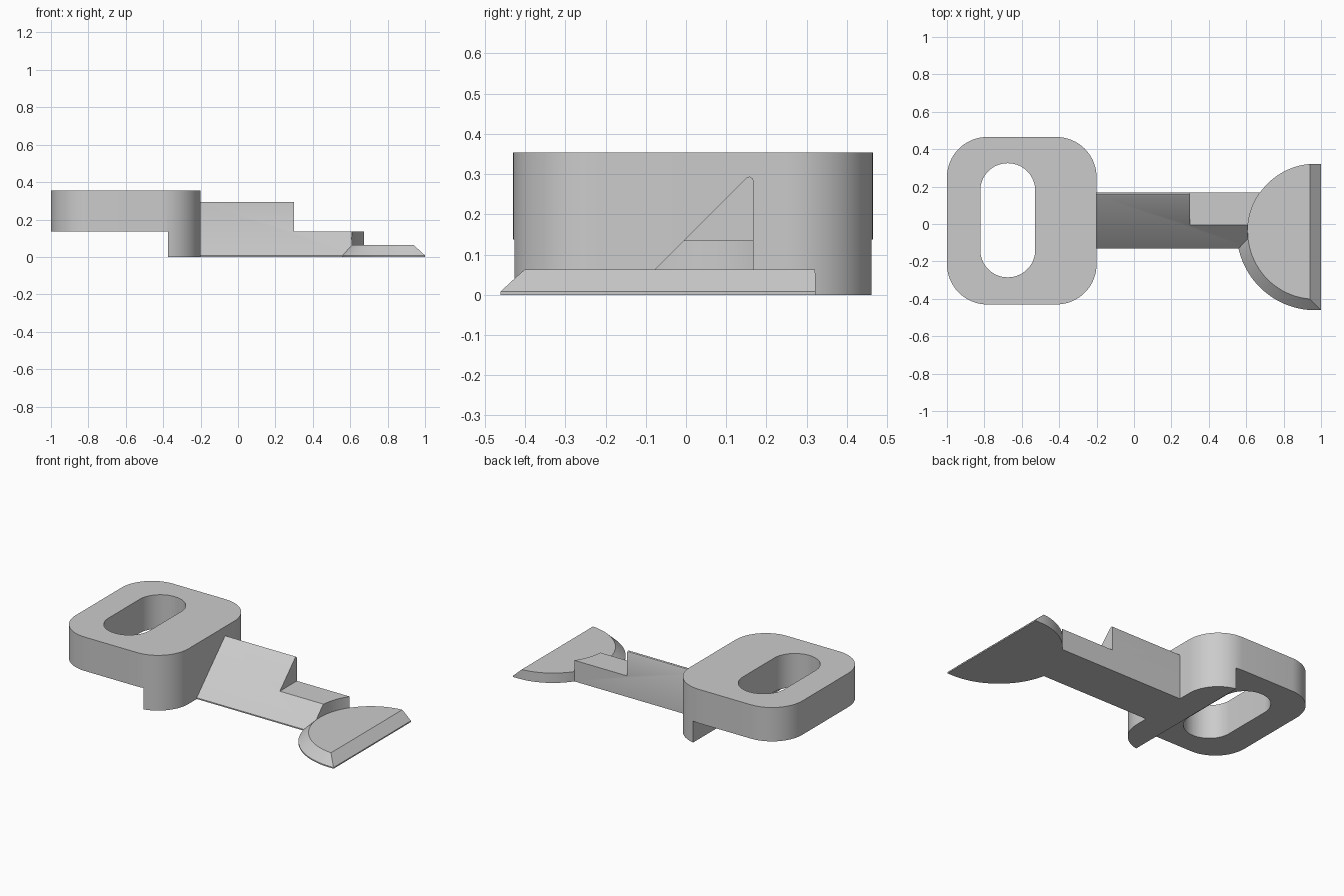
import bpy, bmesh, math
from mathutils import Vector

if "Cube" in bpy.data.objects:
    bpy.data.objects.remove(bpy.data.objects["Cube"])

grey = bpy.data.materials.new("plain grey")
grey.diffuse_color = (0.6, 0.6, 0.6, 1)
grey.use_nodes = True
grey.node_tree.nodes["Principled BSDF"].inputs["Base Color"].default_value = grey.diffuse_color


def loft(name, rings):
    """Closed solid through rings of equal point count."""
    bm = bmesh.new()
    rows = [[bm.verts.new(p) for p in r] for r in rings]
    n = len(rows[0])
    for a, b in zip(rows, rows[1:]):
        for i in range(n):
            j = (i + 1) % n
            bm.faces.new((a[i], a[j], b[j], b[i]))
    bm.faces.new(rows[0][::-1])
    bm.faces.new(rows[-1])
    bmesh.ops.recalc_face_normals(bm, faces=bm.faces)
    me = bpy.data.meshes.new(name)
    bm.to_mesh(me)
    bm.free()
    ob = bpy.data.objects.new(name, me)
    bpy.context.collection.objects.link(ob)
    me.materials.append(grey)
    return ob


def prism(name, outline, z0, z1):
    return loft(name, [[(x, y, z) for x, y in outline] for z in (z0, z1)])


def box(name, x0, x1, y0, y1, z0, z1):
    return prism(name, [(x0, y0), (x1, y0), (x1, y1), (x0, y1)], z0, z1)


def rounded(x0, x1, y0, y1, r, n=16):
    pts = []
    corners = [(x1 - r, y1 - r), (x0 + r, y1 - r), (x0 + r, y0 + r), (x1 - r, y0 + r)]
    for q, (cx, cy) in enumerate(corners):
        for i in range(n + 1):
            a = math.pi / 2 * (q + i / n)
            pts.append((cx + r * math.cos(a), cy + r * math.sin(a)))
    return pts


def activate(ob):
    bpy.ops.object.select_all(action='DESELECT')
    ob.select_set(True)
    bpy.context.view_layer.objects.active = ob


def cut(ob, cutter):
    activate(ob)
    m = ob.modifiers.new("cut", 'BOOLEAN')
    m.operation, m.solver, m.object = 'DIFFERENCE', 'EXACT', cutter
    bpy.ops.object.modifier_apply(modifier=m.name)
    bpy.data.objects.remove(cutter)


def smooth(ob):
    activate(ob)
    bpy.ops.object.shade_smooth_by_angle(angle=math.radians(30))


# Handle: rounded block with a slot, undercut to leave a foot on one side
handle = prism("handle", rounded(-1, -0.2, -0.43, 0.465, 0.215), 0, 0.354)
cut(handle, box("undercut", -1.2, -0.373, -1, 1, -0.2, 0.137))
cut(handle, prism("slot", rounded(-0.822, -0.528, -0.285, 0.325, 0.1465), -0.2, 0.6))
smooth(handle)

# Shaft: wedge section with a blunt ridge, stepped down near the end
section = [(-0.132, 0), (0.168, 0), (0.168, 0.283), (0.165, 0.29), (0.158, 0.294),
           (0.151, 0.291), (-0.132, 0.008)]
shaft = loft("shaft", [[(x, y, z) for y, z in section] for x in (-0.2, 0.8)])
cut(shaft, box("step", 0.3, 1.2, -1, 1, 0.135, 0.6))

# Blade: half disc, bevelled along the front arc and along the straight end
CX, CY, R_TOP, R_BASE, N = 0.97, -0.04, 0.362, 0.421, 64


def blade_outline(z, r_front):
    pts = [(1, CY + R_TOP, z)]
    for i in range(N + 1):
        a = math.pi / 2 + math.pi * i / N
        r = R_TOP if i < N // 2 else r_front
        pts.append((CX + r * math.cos(a), CY + r * math.sin(a), z))
    return pts + [(1, CY - r_front, z)]


blade = loft("blade", [blade_outline(0, R_BASE), blade_outline(0.008, R_BASE),
                       blade_outline(0.063, R_TOP)])
bm = bmesh.new()
bm.from_mesh(blade.data)
res = bmesh.ops.bisect_plane(bm, geom=bm.verts[:] + bm.edges[:] + bm.faces[:],
                             plane_co=Vector((0.9999, 0, 0.008)),
                             plane_no=Vector((0.055, 0, 0.06)), clear_outer=True)
bmesh.ops.holes_fill(bm, edges=[e for e in bm.edges if e.is_boundary], sides=0)
bmesh.ops.recalc_face_normals(bm, faces=bm.faces)
bm.to_mesh(blade.data)
bm.free()
smooth(blade)

# Shaft end is hollowed to follow the blade's arc
ring = [(CX + R_TOP * math.cos(2 * math.pi * i / 128),
         CY + R_TOP * math.sin(2 * math.pi * i / 128)) for i in range(128)]
cut(shaft, prism("arc_cutter", ring, -0.2, 0.6))
smooth(shaft)
